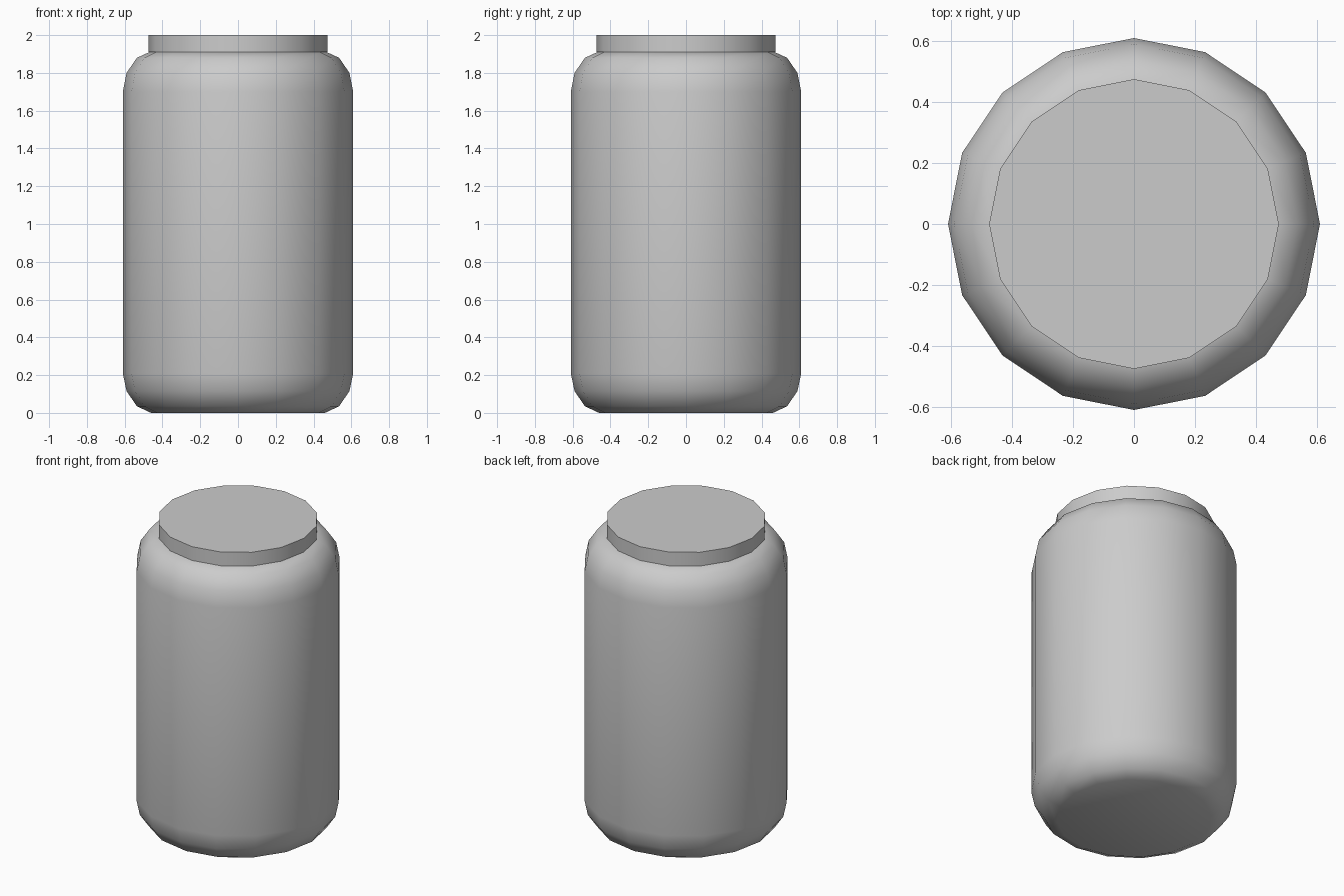
import bpy, bmesh
from math import pi, sin, cos, radians

if "Cube" in bpy.data.objects:
    bpy.data.objects.remove(bpy.data.objects["Cube"])

SIDES = 16

def lathe(name, profile):
    """Spin an (r, z) profile around z and cap both ends."""
    bm = bmesh.new()
    rings = [[bm.verts.new((r * cos(2 * pi * i / SIDES), r * sin(2 * pi * i / SIDES), z))
              for i in range(SIDES)] for r, z in profile]
    for a, b in zip(rings, rings[1:]):
        for i in range(SIDES):
            j = (i + 1) % SIDES
            bm.faces.new((a[i], a[j], b[j], b[i]))
    bm.faces.new(rings[0][::-1])
    bm.faces.new(rings[-1])
    mesh = bpy.data.meshes.new(name)
    bm.to_mesh(mesh)
    bm.free()
    ob = bpy.data.objects.new(name, mesh)
    bpy.context.collection.objects.link(ob)
    bpy.ops.object.select_all(action='DESELECT')
    ob.select_set(True)
    bpy.context.view_layer.objects.active = ob
    bpy.ops.object.shade_smooth_by_angle(angle=radians(40))
    return ob

# Jar body with rounded foot and shoulder
lathe("jar_body", [(0.46, 0.0), (0.535, 0.035), (0.59, 0.115), (0.61, 0.21),
                   (0.61, 1.70), (0.59, 1.80), (0.535, 1.88), (0.47, 1.91)])

# Flat lid
lathe("lid", [(0.475, 1.91), (0.475, 2.0)])
